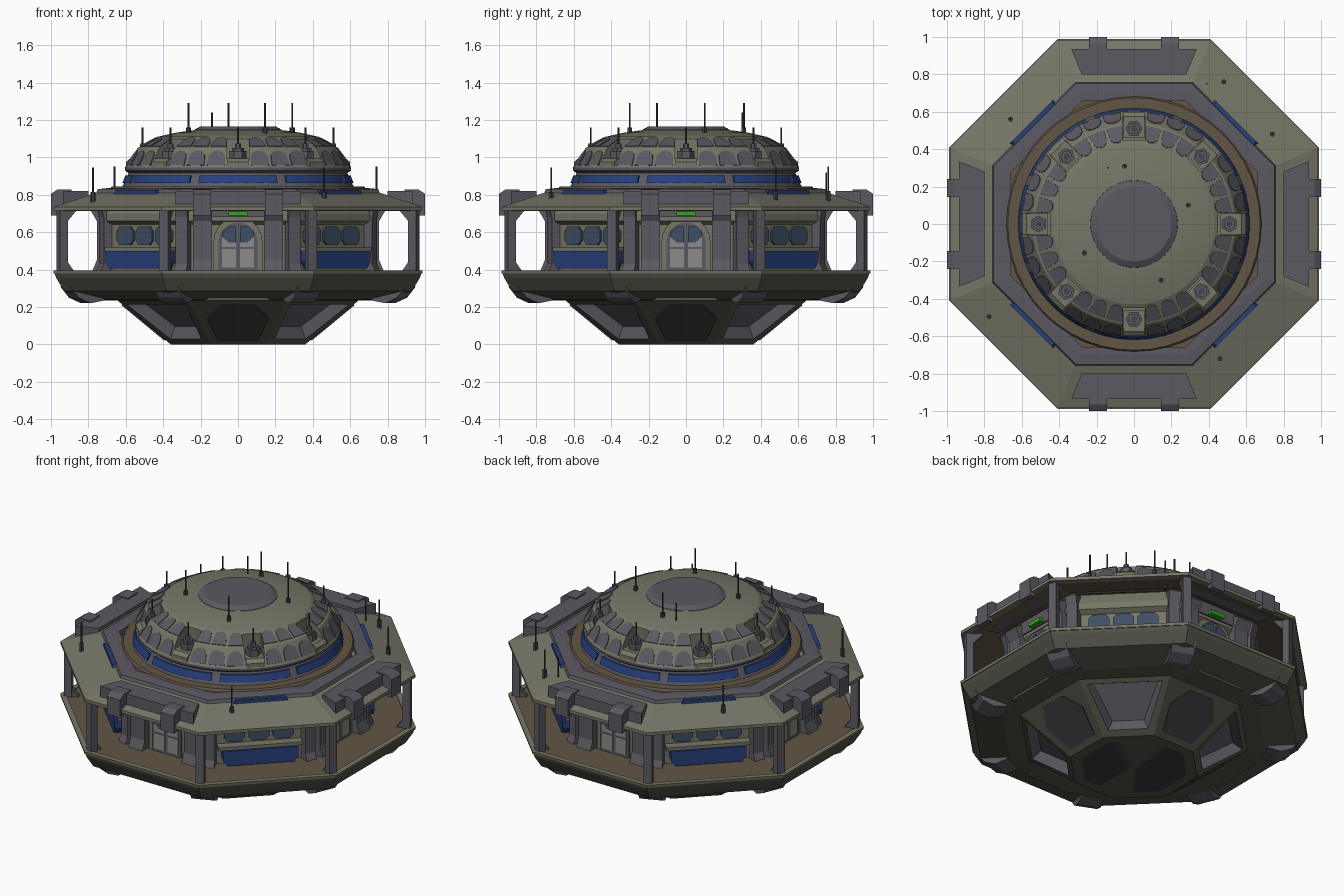
import bpy, bmesh, math
from math import cos, sin, pi, radians, atan2
from mathutils import Matrix, Vector

if "Cube" in bpy.data.objects:
    bpy.data.objects.remove(bpy.data.objects["Cube"])

def material(name, r, g, b):
    m = bpy.data.materials.new(name)
    m.diffuse_color = (r, g, b, 1)
    m.use_nodes = True
    m.node_tree.nodes["Principled BSDF"].inputs["Base Color"].default_value = m.diffuse_color
    return m

OLIVE = material("olive", .18, .18, .135)
DARK = material("dark_olive", .085, .085, .065)
GREY = material("grey", .105, .10, .12)
BLACK = material("charcoal", .045, .045, .05)
BLUE = material("blue", .02, .05, .2)
GLASS = material("glass", .05, .075, .13)
BROWN = material("brown", .12, .09, .06)
PANE = material("pane", .27, .26, .25)
GREEN = material("green", .03, .4, .01)
CARD = [k * pi / 2 for k in range(4)]
DIAG = [pi / 4 + a for a in CARD]
ALL = CARD + DIAG
CORN = [pi / 8 + k * pi / 4 for k in range(8)]
K = 1 / cos(pi / 8)

def finish(name, bm, *mats):
    bmesh.ops.remove_doubles(bm, verts=bm.verts, dist=1e-5)
    bmesh.ops.recalc_face_normals(bm, faces=bm.faces)
    me = bpy.data.meshes.new(name)
    bm.to_mesh(me)
    bm.free()
    for m in mats:
        me.materials.append(m)
    ob = bpy.data.objects.new(name, me)
    bpy.context.collection.objects.link(ob)
    return ob

def sweep(bm, prof, n, a0=0.0, a1=2 * pi, wrap=False, k=1.0):
    """Turn a (radius, z) profile about the z axis."""
    rows = [[bm.verts.new((k * r * cos(a), k * r * sin(a), z)) for r, z in prof]
            for a in (a0 + (a1 - a0) * i / n for i in range(n + 1))]
    p = len(prof)
    for A, B in zip(rows, rows[1:]):
        for j in range(p if wrap else p - 1):
            q = (j + 1) % p
            bm.faces.new((A[j], B[j], B[q], A[q]))
    if wrap and a1 - a0 < 6:
        bm.faces.new(rows[0])
        bm.faces.new(rows[-1])

def octo(name, prof, mat, wrap=False):
    bm = bmesh.new()
    sweep(bm, prof, 8, pi / 8, pi / 8 + 2 * pi, wrap, K)
    return finish(name, bm, mat)

def round_part(name, prof, mat, wrap=False, n=48):
    bm = bmesh.new()
    sweep(bm, prof, n, wrap=wrap)
    return finish(name, bm, mat)

def solid(name, parts, mat):
    """Join extruded polygons (matrix, points, low, high)."""
    bm = bmesh.new()
    for M, pts, lo, hi in parts:
        A = [bm.verts.new(M @ Vector((x, y, lo))) for x, y in pts]
        B = [bm.verts.new(M @ Vector((x, y, hi))) for x, y in pts]
        bm.faces.new(A)
        bm.faces.new(B)
        for i in range(len(pts)):
            j = (i + 1) % len(pts)
            bm.faces.new((A[i], A[j], B[j], B[i]))
    return finish(name, bm, mat)

def place(a, r, z, t=0.0):
    """Wall frame: x along the wall, y up, z outward, leaning back by t."""
    o, up = Vector((cos(a), sin(a), 0)), Vector((0, 0, 1))
    n, u = o * cos(t) + up * sin(t), up * cos(t) - o * sin(t)
    M = Matrix((u.cross(n), u, n)).transposed().to_4x4()
    return Matrix.Translation(o * r + up * z) @ M

def radial(a):   # x outward, y up, extruded sideways
    return Matrix.Rotation(a, 4, 'Z') @ Matrix.Rotation(pi / 2, 4, 'X')

def plan(a):     # x sideways, y outward, extruded up
    return Matrix.Rotation(a - pi / 2, 4, 'Z')

def rect(x0, x1, y0, y1):
    return [(x0, y0), (x1, y0), (x1, y1), (x0, y1)]

def ngon(r, n, cx=0, cy=0):
    return [(cx + r * cos(2 * pi * i / n), cy + r * sin(2 * pi * i / n)) for i in range(n)]

def arch(w0, w1, h, base=0, n=6):
    e = min(w1, h * .6)
    return [(-w0, base), (w0, base)] + [(w1 * cos(pi * i / n), base + h - e + e * sin(pi * i / n))
                                        for i in range(n + 1)]

I = Matrix()

# Lower hull with sunken bays on the diagonal faces
hull = octo("lower_hull", [(0, 0), (.36, 0), (.645, .235), (.75, .24), (.93, .285),
                           (.972, .355), (.985, .39), (.96, .39), (0, .385)], DARK)
hull.data.materials.append(GREY)
bm = bmesh.new()
bm.from_mesh(hull.data)
bays = [f for f in bm.faces if .05 < f.calc_center_median().z < .2
        and abs(abs(f.normal.x) - abs(f.normal.y)) < .1]
bmesh.ops.inset_individual(bm, faces=bays, thickness=.055)
for f in bays:
    f.material_index = 1
bmesh.ops.inset_individual(bm, faces=bays, thickness=.04, depth=-.06)
bm.to_mesh(hull.data)
bm.free()
octo("belly_plate", [(0, -.0), (.30, 0), (.30, .003), (0, .003)], BLACK)
octo("deck_rim", [(.985, .378), (.988, .395), (.955, .395), (.955, .378)], OLIVE, True)
tilt = -atan2(.285, .235)
solid("belly_panels", [(place(a, .36, 0, tilt), [(-.11, .04), (.11, .04), (.165, .22), (.09, .335),
      (-.09, .335), (-.165, .22)], -.01, .006) for a in CARD], BLACK)
solid("belly_hoods", [(place(a, .70, .24), [(-.18, -.005), (-.1, .045), (.1, .045), (.18, -.005)],
      -.05, .09) for a in CARD], DARK)
solid("hull_brackets", [(radial(a), [(.80, .235), (.88, .22), (.95, .25), (1.0, .31), (.85, .31)],
      -.07, .07) for a in CORN], GREY)
octo("deck_floor", [(.955, .391), (.6, .391)], BROWN)

# Inner cabin walls
octo("cabin_wall", [(.70, .39), (.70, .52), (.70, .64), (.73, .66), (.73, .70), (.69, .78)], OLIVE)
solid("cabin_columns", [(radial(a), [(.73, .39), (.81, .39), (.79, .43), (.79, .68), (.81, .75), (.73, .77)],
      -.035, .035) for a in CORN], GREY)
solid("blue_panels", [(place(a, .70, 0), [(-.2, .405), (.2, .405), (.225, .44), (.225, .50), (-.225, .50),
      (-.225, .44)], 0, .075) for a in DIAG], BLUE)
solid("window_sills", [(place(a, .70, 0), rect(-.25, .25, .50, .52), -.01, .06) for a in DIAG], OLIVE)
win = [(-.04, .53), (.04, .53), (.062, .555), (.062, .605), (.04, .63), (-.04, .63), (-.062, .605), (-.062, .555)]
solid("cabin_windows", [(place(a, .70, 0), [(x + c, z) for x, z in win], -.01, .012)
                        for a in DIAG for c in (-.145, 0, .145)], GLASS)

# Entrance porches
flank = [(.66, .39), (.78, .39), (.755, .45), (.755, .66), (.79, .72), (.70, .77), (.66, .77)]
solid("porch_flanks", [(radial(a), flank, s * .14, s * .24) for a in CARD for s in (-1, 1)], GREY)
solid("porch_headers", [(place(a, .68, 0), rect(-.15, .15, .68, .765), 0, .06) for a in CARD], GREY)
solid("door_frames", [(place(a, .68, 0), arch(.13, .13, .29, .392, 10), 0, .045) for a in CARD], OLIVE)
solid("doors", [(place(a, .68, 0), arch(.105, .105, .26, .392, 10), 0, .052) for a in CARD], GREY)
solid("door_panes", [(place(a, .68, 0), rect(s * .01, s * .085, z, z + h), 0, .058)
      for a in CARD for s in (-1, 1) for z, h in ((.41, .10), (.52, .07))], PANE)
solid("door_windows", [(place(a, .68, 0), [(s * .012, .545), (s * .05, .545), (s * .085, .575), (s * .085, .60),
      (s * .05, .63), (s * .012, .63)], 0, .061) for a in CARD for s in (-1, 1)], GLASS)
solid("exit_lights", [(place(a, .74, 0), rect(-.05, .05, .688, .711), 0, .025) for a in CARD], GREEN)

# Corner posts with gussets
solid("corner_posts", [(radial(a), rect(.995, 1.04, .39, .73), -.025, .025) for a in CORN], GREY)
solid("post_gussets", [(radial(a), p, -.018, .018) for a in CORN for p in
      ([(1.0, .65), (1.0, .73), (.93, .73)], [(1.0, .45), (1.0, .39), (.955, .39)])], GREY)

# Veranda roof
octo("roof", [(.95, .715), (.985, .715), (.985, .735), (.76, .81), (.70, .82), (.68, .79), (.74, .775)], OLIVE, True)
octo("roof_lining", [(.95, .712), (.735, .772)], BROWN)
octo("roof_ring", [(.76, .805), (.75, .83), (.70, .835), (.66, .835), (.66, .80)], GREY, True)
solid("roof_blue_strips", [(place(a, .70, 0), [(-.17, .795), (.17, .795), (.15, .825), (-.15, .825)],
      0, .075) for a in DIAG], BLUE)
solid("roof_panels", [(plan(a), [(-.28, .80), (.28, .80), (.335, .935), (-.335, .935)], .735, .82)
      for a in CARD], GREY)
brk = [(.89, .75), (.89, .828), (.965, .828), (1.0, .805), (1.0, .69), (.965, .69), (.945, .735)]
solid("roof_brackets", [(radial(a), brk, s * .145, s * .24) for a in CARD for s in (-1, 1)], GREY)

# Drum under the dome
round_part("brown_collar", [(.685, .83), (.675, .845), (.60, .845), (.60, .82)], BROWN, True)
round_part("drum", [(.63, .83), (.615, .85), (.585, .915), (.605, .93), (.605, .945), (.5, .945)], GREY)
bm = bmesh.new()
for a in ALL:
    sweep(bm, [(.618, .862), (.602, .904), (.57, .904), (.57, .862)], 8, a - .35, a + .35, True)
finish("drum_windows", bm, BLUE)

# Dome with notches cut for the lamp pods
dome = round_part("dome", [(0, .93), (.605, .93), (.605, .945), (.54, 1.05), (.43, 1.11), (.33, 1.132),
                           (.23, 1.146), (0, 1.146)], OLIVE)
cutter = solid("pod_cutter", [(plan(a), rect(-.058, .058, .45, .75), .985, 1.3) for a in ALL], GREY)
cutter.hide_render = True
mod = dome.modifiers.new("notches", 'BOOLEAN')
mod.operation, mod.solver, mod.object = 'DIFFERENCE', 'EXACT', cutter
bpy.context.view_layer.objects.active = dome
dome.select_set(True)
bpy.ops.object.modifier_apply(modifier="notches")
bpy.data.objects.remove(cutter)
bpy.ops.object.shade_smooth_by_angle(angle=radians(12))
round_part("dome_cap", [(.235, 1.14), (.232, 1.148), (.20, 1.166), (0, 1.166)], GREY)
cols = [q + d for q in ALL for d in (radians(11.5), radians(22.5), radians(33.5))]
solid("dome_windows_lower", [(place(a, .596, .958, atan2(.065, .105)), arch(.05, .046, .09), -.01, .004)
                             for a in cols], GREY)
solid("dome_windows_upper", [(place(a, .525, 1.058, atan2(.11, .06)), arch(.044, .036, .095), -.01, .004)
                             for a in cols], GREY)

# Lamp pods
solid("pod_seats", [(radial(a), [(.46, .97), (.60, .94), (.60, .975), (.575, .995), (.46, .995)], -.055, .055)
                    for a in ALL], OLIVE)
solid("pods", [(plan(a), ngon(r, 6, 0, .51), lo, hi) for a in ALL
               for r, lo, hi in ((.045, .98, 1.035), (.033, 1.03, 1.05), (.016, 1.05, 1.075))], GREY)

# Antennas
spots = [(-.66, .56, .95), (.39, .75, .92), (.48, .76, .95), (.74, .48, .95), (-.775, -.495, .945),
         (.46, -.72, .945), (-.14, .30, 1.24), (-.05, .31, 1.29), (.29, .10, 1.29), (-.265, -.155, 1.29),
         (.145, -.30, 1.29)] + [(.51 * cos(a), .51 * sin(a), 1.16) for a in ALL]
rods = []
for x, y, top in spots:
    base = top - .17 if top != 1.16 else 1.0
    rods += [(I, ngon(.014, 6, x, y), base - .02, base + .04 if top != 1.16 else 1.06),
             (I, ngon(.005, 6, x, y), base, top)]
solid("antennas", rods, BLACK)
